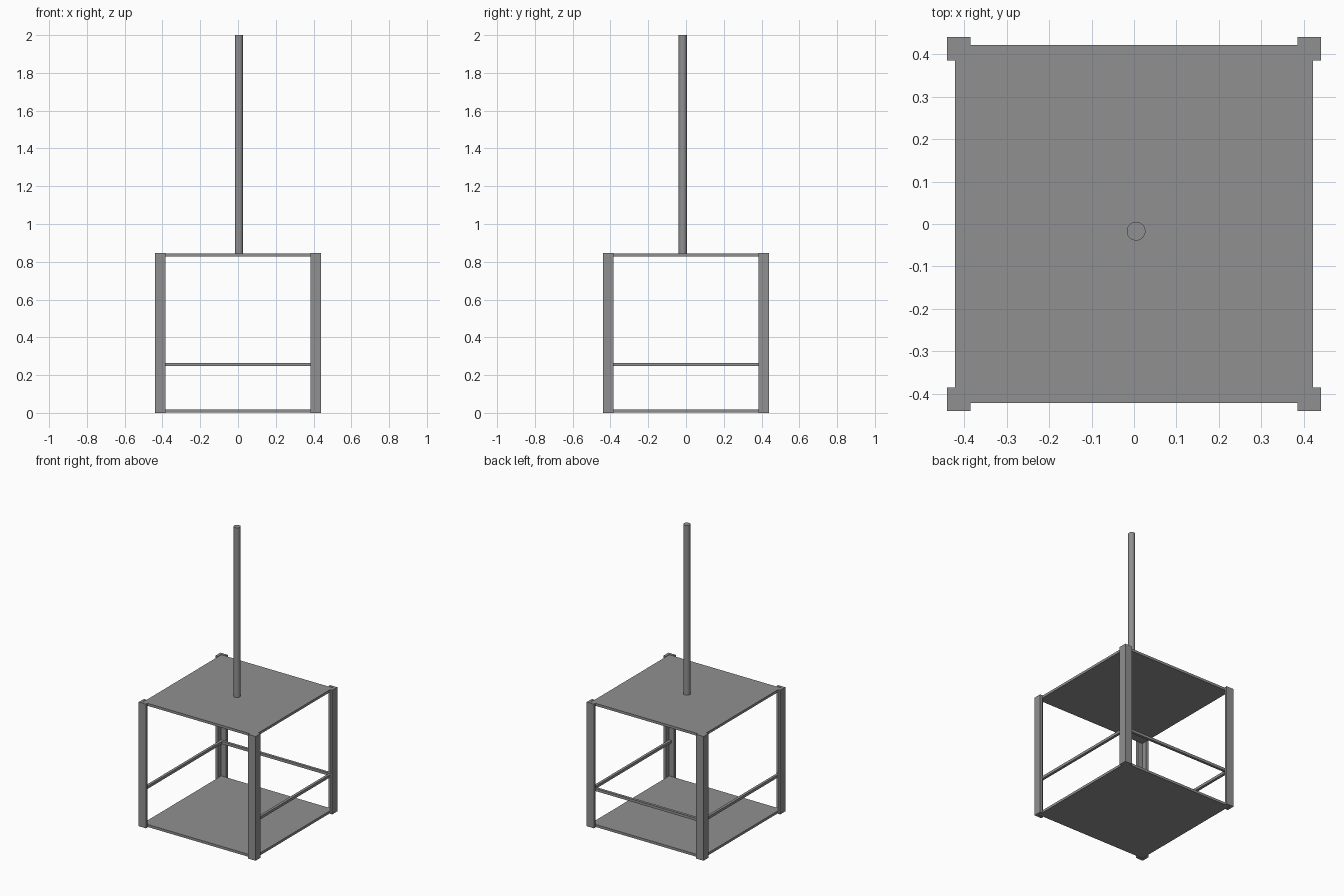
import bpy
import bmesh

cube = bpy.data.objects.get("Cube")
if cube:
    bpy.data.objects.remove(cube, do_unlink=True)

# One plain steel grey
GREY = (0.28, 0.28, 0.28, 1)
steel = bpy.data.materials.new("steel grey")
steel.use_nodes = True
steel.diffuse_color = GREY
steel.node_tree.nodes["Principled BSDF"].inputs["Base Color"].default_value = GREY

HALF = 0.44        # outer half width of the frame
LEG = 0.055        # width of an angle-iron flange
WALL = 0.018       # thickness of a flange
HEIGHT = 0.846
PLATE = 0.017
ROD = 0.018


def add_object(name, bm):
    bmesh.ops.recalc_face_normals(bm, faces=bm.faces)
    mesh = bpy.data.meshes.new(name)
    bm.to_mesh(mesh)
    bm.free()
    mesh.materials.append(steel)
    obj = bpy.data.objects.new(name, mesh)
    bpy.context.collection.objects.link(obj)
    return obj


def box(name, low, high):
    bm = bmesh.new()
    bmesh.ops.create_cube(bm, size=1)
    for v in bm.verts:
        v.co = [(a + b) / 2 + c * (b - a) for a, b, c in zip(low, high, v.co)]
    return add_object(name, bm)


def angle_post(name, sx, sy):
    """L-shaped post with its flanges on the outer sides of one corner."""
    inner, skin = HALF - LEG, HALF - WALL
    profile = [(HALF, HALF), (inner, HALF), (inner, skin),
               (skin, skin), (skin, inner), (HALF, inner)]
    bm = bmesh.new()
    face = bm.faces.new([bm.verts.new((x * sx, y * sy, 0)) for x, y in profile])
    top = bmesh.ops.extrude_face_region(bm, geom=[face])["geom"]
    verts = [g for g in top if isinstance(g, bmesh.types.BMVert)]
    bmesh.ops.translate(bm, verts=verts, vec=(0, 0, HEIGHT))
    return add_object(name, bm)


# Four corner posts
for side, sx in (("left", 1), ("right", -1)):
    for end, sy in (("front", -1), ("back", 1)):
        angle_post(f"{end}_{side}_post", sx, sy)

# Floor and roof plates, nested inside the posts
edge = HALF - WALL - 0.001
for name, z in (("floor_plate", 0.002), ("roof_plate", HEIGHT - PLATE - 0.002)):
    box(name, (-edge, -edge, z), (edge, edge, z + PLATE))

# Guard rails on the two sides and the back; the front is open
rail_z = 0.247
outer, inside = HALF - WALL, HALF - WALL - ROD
box("left_rail", (inside, -outer, rail_z), (outer, outer, rail_z + ROD))
box("right_rail", (-outer, -outer, rail_z), (-inside, outer, rail_z + ROD))
box("back_rail", (-inside, inside, rail_z), (inside, outer, rail_z + ROD))

# Hoisting pole on the roof
base = HEIGHT - PLATE / 2
bpy.ops.mesh.primitive_cylinder_add(vertices=32, radius=0.022, depth=2 - base,
                                    location=(0.005, -0.017, (2 + base) / 2))
pole = bpy.context.object
pole.name = "pole"
pole.data.materials.append(steel)
bpy.ops.object.shade_smooth_by_angle()
